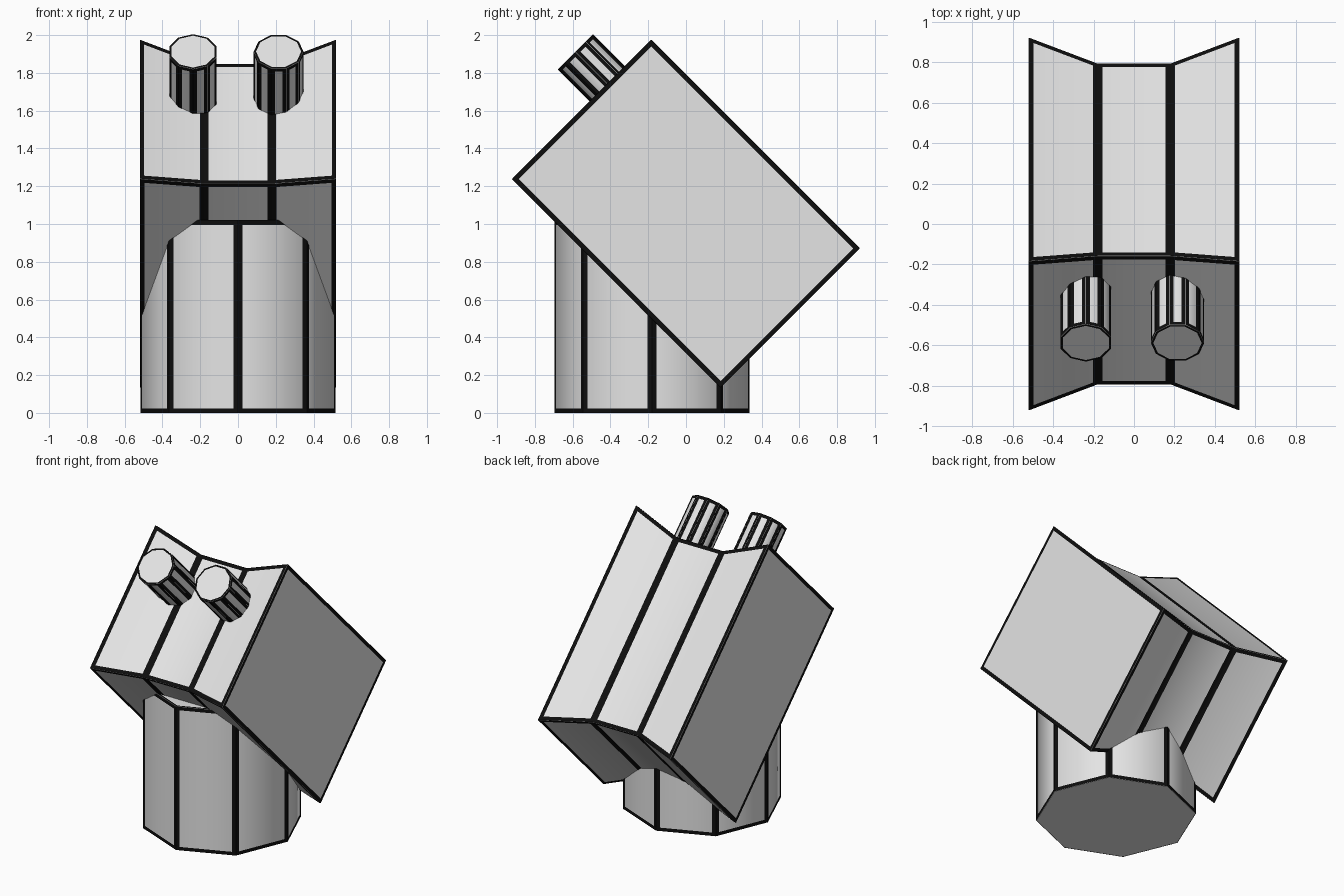
import bpy, bmesh, math
from mathutils import Matrix, Vector

if "Cube" in bpy.data.objects:
    bpy.data.objects.remove(bpy.data.objects["Cube"])

ANGLE = math.radians(45)
CENTRE = Vector((0, 0, 1.055))


def material(name, rgb):
    m = bpy.data.materials.new(name)
    m.diffuse_color = (*rgb, 1)
    m.use_nodes = True
    m.node_tree.nodes["Principled BSDF"].inputs["Base Color"].default_value = m.diffuse_color
    return m


GREY = material("light_grey", (0.78, 0.78, 0.78))
BLACK = material("ink_black", (0.004, 0.004, 0.004))


def add_object(name, bm, mat):
    me = bpy.data.meshes.new(name)
    bm.to_mesh(me)
    me.materials.append(mat)
    ob = bpy.data.objects.new(name, me)
    bpy.context.collection.objects.link(ob)
    return ob


def finish(name, bm, line):
    """Make the smooth grey part, plus paper-thin black border lines on its faces."""
    bmesh.ops.recalc_face_normals(bm, faces=bm.faces[:])
    ob = add_object(name, bm, GREY)
    ob.data.shade_smooth()
    ob.data.set_sharp_from_angle(angle=math.radians(60))
    # separate faces, lift slightly, keep only the rim of each
    bmesh.ops.split_edges(bm, edges=bm.edges[:])
    bm.normal_update()
    for f in bm.faces:
        for v in f.verts:
            v.co += f.normal * 0.002
    under = [f for f in bm.faces if f.normal.z < -0.95]
    bmesh.ops.delete(bm, geom=under, context='FACES')
    for ngon in (False, True):
        faces = [f for f in bm.faces if (len(f.verts) > 4) == ngon]
        if faces:
            bmesh.ops.inset_individual(bm, faces=faces, use_even_offset=True,
                                       thickness=line * (0.5 if ngon else 1))
            bmesh.ops.delete(bm, geom=faces, context='FACES')
    add_object(name + "_edge_lines", bm, BLACK)
    bm.free()


def cylinder(sides, radius, depth, matrix):
    bm = bmesh.new()
    bmesh.ops.create_cone(bm, cap_ends=True, segments=sides, radius1=radius,
                          radius2=radius, depth=depth, matrix=matrix)
    return bm


# Tilted frame: local y runs down the long side, local z across the thickness
TILT = Matrix.Translation(CENTRE) @ Matrix.Rotation(-ANGLE, 4, 'X')

# Head: tilted block with a pinched waist, lofted along x
bm = bmesh.new()
rings = []
for x, s in ((-0.52, 1), (-0.18, 0.86), (0.18, 0.86), (0.52, 1)):
    rings.append([bm.verts.new(TILT @ Vector((x, 0.78 * s * a, 0.52 * s * b)))
                  for a, b in ((-1, -1), (1, -1), (1, 1), (-1, 1))])
for r0, r1 in zip(rings, rings[1:]):
    for i in range(4):
        j = (i + 1) % 4
        bm.faces.new((r0[i], r0[j], r1[j], r1[i]))
bm.faces.new(rings[0])
bm.faces.new(rings[-1])
finish("head_block", bm, 0.024)

# Octagonal pedestal
finish("pedestal", cylinder(8, 0.515, 1.02, Matrix.Translation((0, -0.18, 0.51))), 0.024)

# Two pegs sticking out of the upper front face
for name, x, turn in (("left_peg", -0.238, 0), ("right_peg", 0.215, 18)):
    place = (TILT @ Matrix.Translation((x, -0.81, 0.191))
             @ Matrix.Rotation(math.radians(90), 4, 'X')
             @ Matrix.Rotation(math.radians(turn), 4, 'Z'))
    finish(name, cylinder(10, 0.13, 0.42, place), 0.02)
